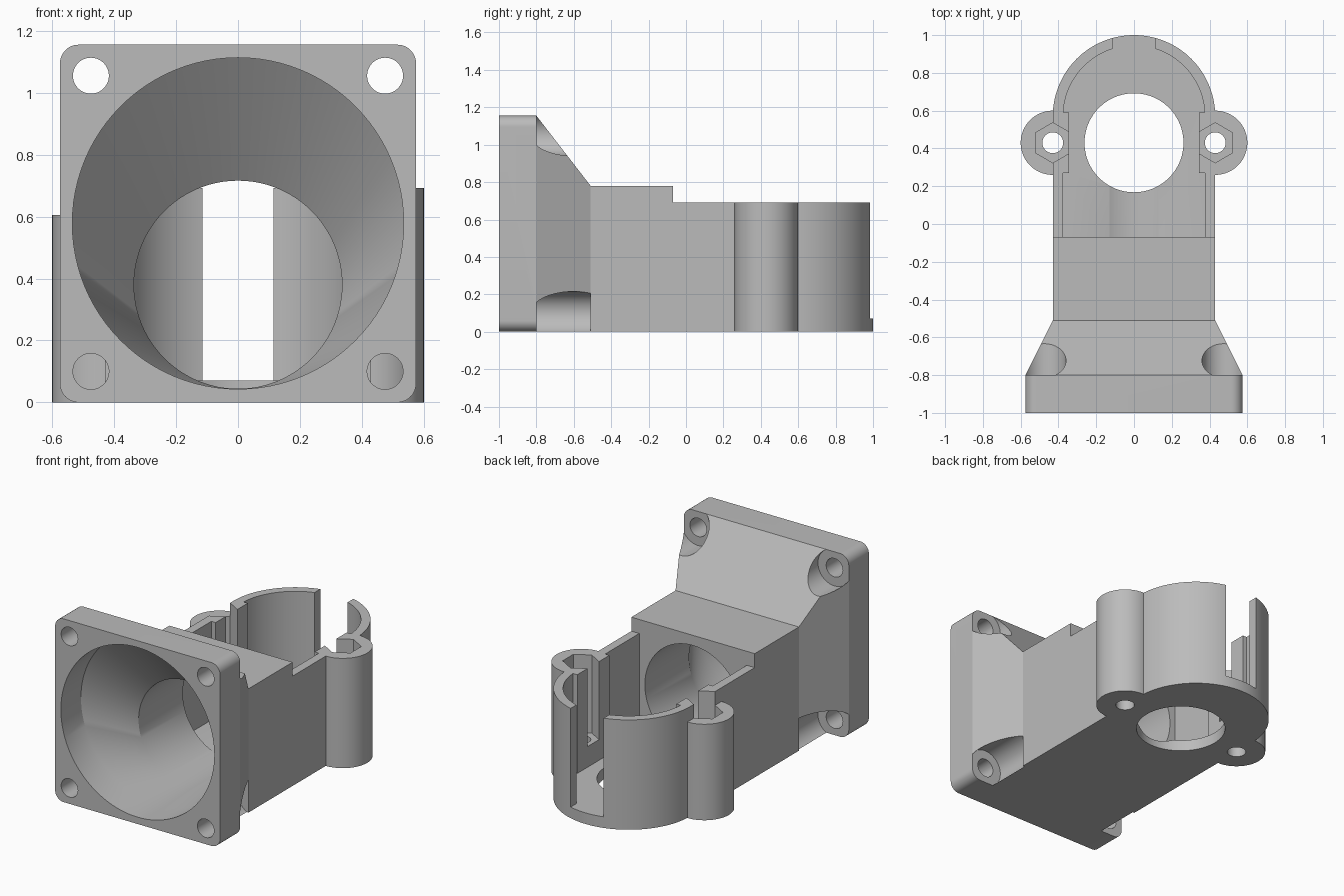
import bpy, bmesh, math

if "Cube" in bpy.data.objects:
    bpy.data.objects.remove(bpy.data.objects["Cube"])

SEG = 96


def loft(name, rings):
    """Closed solid through matching rings of 3D points."""
    bm = bmesh.new()
    loops = [[bm.verts.new(p) for p in ring] for ring in rings]
    n = len(loops[0])
    for a, b in zip(loops, loops[1:]):
        for i in range(n):
            j = (i + 1) % n
            bm.faces.new((a[i], a[j], b[j], b[i]))
    bm.faces.new(loops[0])
    bm.faces.new(loops[-1])
    bmesh.ops.recalc_face_normals(bm, faces=bm.faces)
    mesh = bpy.data.meshes.new(name)
    bm.to_mesh(mesh)
    bm.free()
    obj = bpy.data.objects.new(name, mesh)
    bpy.context.collection.objects.link(obj)
    return obj


def circle(cx, cy, r, n=SEG, start=0.0, sweep=2 * math.pi):
    steps = n if sweep >= 2 * math.pi else n - 1
    return [(cx + r * math.cos(start + sweep * i / steps),
             cy + r * math.sin(start + sweep * i / steps)) for i in range(n)]


def prism_z(name, pts, z0, z1):
    return loft(name, [[(x, y, z) for x, y in pts] for z in (z0, z1)])


def prism_y(name, pts, y0, y1):
    return loft(name, [[(x, y, z) for x, z in pts] for y in (y0, y1)])


def rect(x0, x1, y0, y1):
    return [(x0, y0), (x1, y0), (x1, y1), (x0, y1)]


def arch(half, y0, yc):
    """Straight-sided outline closed by a half circle at the back."""
    return [(-half, y0), (half, y0)] + circle(0, yc, half, 65, 0, math.pi)


def combine(target, tool, operation):
    mod = target.modifiers.new("combine", 'BOOLEAN')
    mod.operation, mod.solver, mod.object = operation, 'EXACT', tool
    bpy.context.view_layer.objects.active = target
    bpy.ops.object.modifier_apply(modifier=mod.name)
    bpy.data.objects.remove(tool, do_unlink=True)


def add(tool):
    combine(body, tool, 'UNION')


def cut(tool):
    combine(body, tool, 'DIFFERENCE')


# Tapered neck and square tunnel
body = loft("duct_body", [
    [(x, y, z) for x, z in rect(-w, w, 0, h)]
    for y, w, h in ((-0.8, 0.575, 1.155), (-0.51, 0.43, 0.78), (-0.07, 0.43, 0.78))])

# Screw-head reliefs in the corners behind the flange
for s in (-1, 1):
    for z, far in ((0.1, -0.2), (1.055, 1.4)):
        cut(prism_y("relief", circle(s * 0.475, z, 0.115), -0.9, -0.51))
        x0, x1 = sorted((s * 0.475, s * 0.8))
        z0, z1 = sorted((z, far))
        cut(prism_y("relief_corner", rect(x0, x1, z0, z1), -0.9, -0.51))

# Rounded square flange
flange = []
for k, (x, z) in enumerate(((0.515, 1.095), (-0.515, 1.095), (-0.515, 0.06), (0.515, 0.06))):
    flange += circle(x, z, 0.06, 13, k * math.pi / 2, math.pi / 2)
add(prism_y("flange", flange, -1.0, -0.8))

# Rear cup with screw ears, then its hollow
add(prism_z("cup", arch(0.43, -0.2, 0.57), 0, 0.692))
for s, top in ((-1, 0.605), (1, 0.692)):
    add(prism_z("ear", circle(s * 0.43, 0.43, 0.17), 0, top))
cut(prism_z("cup_hollow", arch(0.375, -0.07, 0.57), 0.07, 1.2))

# Thickened pads inside the ears, nut pockets and screw holes
for s in (-1, 1):
    x0, x1 = sorted((s * 0.345, s * 0.42))
    add(prism_z("ear_pad", rect(x0, x1, 0.27, 0.59), 0.03, 0.692))
    cut(prism_z("nut_pocket", circle(s * 0.43, 0.43, 0.106, 6, math.pi / 2), 0.2, 1.2))
    cut(prism_z("ear_hole", circle(s * 0.43, 0.43, 0.055, 48), -0.1, 0.5))

# Round-to-round air passage
cut(loft("air_passage", [
    [(x, y, z) for x, z in circle(0, zc, r)]
    for y, zc, r in ((-1.1, 0.578, 0.535), (-0.8, 0.578, 0.535),
                     (-0.51, 0.38, 0.336), (0.4, 0.38, 0.336))]))

# Floor opening and rear slot
cut(prism_z("floor_hole", circle(0, 0.43, 0.262), -0.1, 0.3))
cut(prism_z("rear_slot", rect(-0.115, 0.115, 0.8, 1.2), 0.07, 1.2))

# Flange screw holes
for x in (-0.475, 0.475):
    for z in (0.1, 1.055):
        cut(prism_y("flange_hole", circle(x, z, 0.058, 48), -1.1, -0.75))

# Colour and shading
grey = bpy.data.materials.new("light_grey")
grey.diffuse_color = (0.5, 0.5, 0.5, 1)
grey.use_nodes = True
grey.node_tree.nodes["Principled BSDF"].inputs["Base Color"].default_value = grey.diffuse_color
body.data.materials.clear()
body.data.materials.append(grey)
for p in body.data.polygons:
    p.material_index = 0
bpy.ops.object.select_all(action='DESELECT')
body.select_set(True)
bpy.context.view_layer.objects.active = body
bpy.ops.object.shade_smooth_by_angle(angle=math.radians(25))
